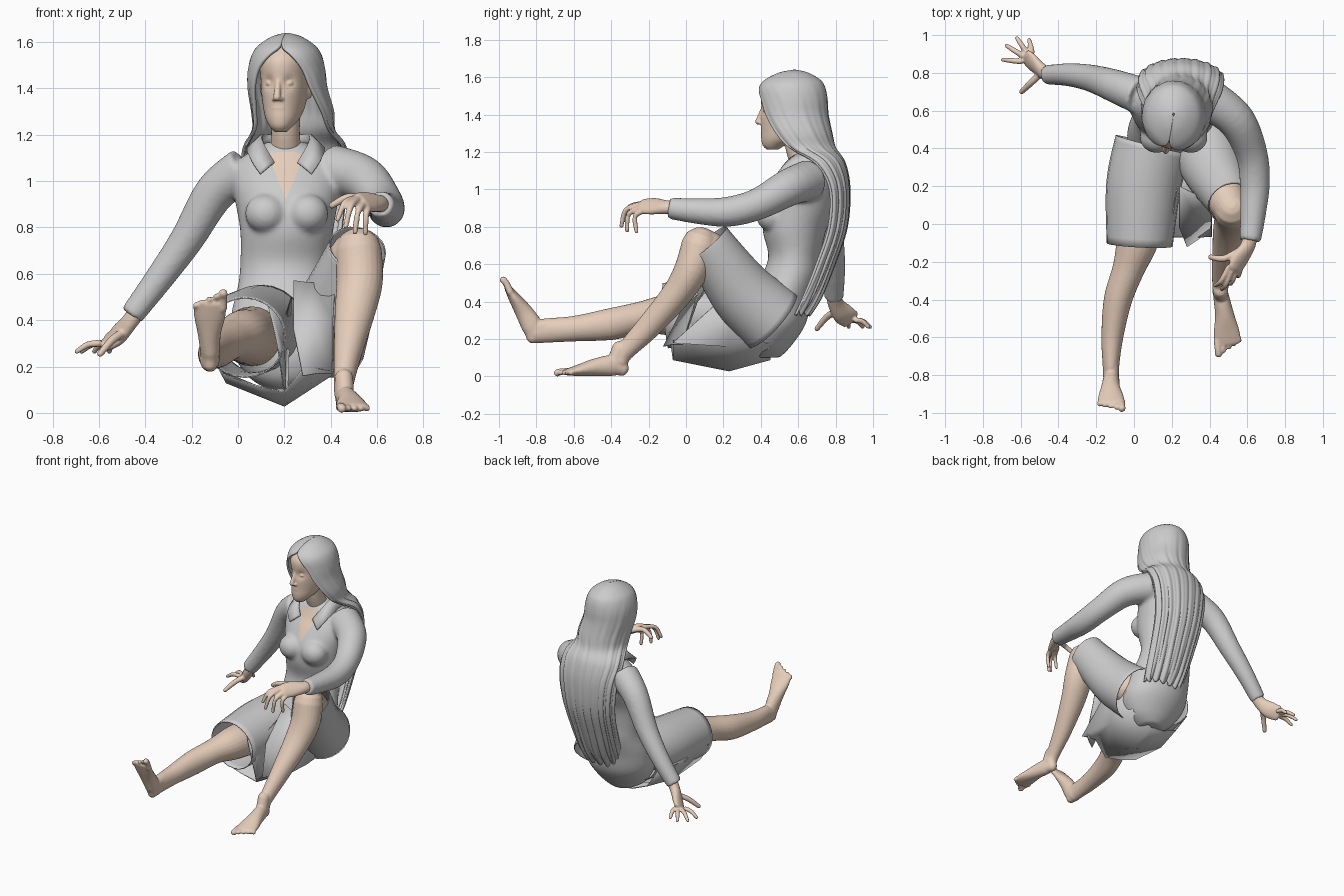
import bpy, bmesh, math
from mathutils import Vector, Matrix

skin = bpy.data.materials.new("skin")
skin.diffuse_color = (0.79, 0.61, 0.49, 1)


def spline(pts, k):
    # Catmull-Rom through tuples of any length
    out = []
    for i in range(len(pts) - 1):
        p = [pts[max(i - 1, 0)], pts[i], pts[i + 1], pts[min(i + 2, len(pts) - 1)]]
        for j in range(k):
            t = j / k
            out.append([0.5 * (2*b + (c-a)*t + (2*a-5*b+4*c-d)*t*t + (3*b-a-3*c+d)*t**3)
                        for a, b, c, d in zip(*p)])
    return out + [list(pts[-1])]


def loft(bm, pts, n=24, k=5, hint=(1, 0, 0), flat=False, rounded=True, cap=True):
    # elliptical rings (x, y, z, r1[, r2]) along a smooth path
    path = spline([tuple(p) if len(p) == 5 else tuple(p) + (p[3],) for p in pts], k)
    cs = [Vector(p[:3]) for p in path]
    rings = []
    for i, p in enumerate(path):
        t = (cs[min(i + 1, len(cs) - 1)] - cs[max(i - 1, 0)]).normalized()
        if flat:
            s, u = Vector((1, 0, 0)), Vector((0, 1, 0))
        else:
            h = Vector(hint)
            s = (h - t * h.dot(t)).normalized()
            u = t.cross(s)
        rings.append((cs[i], s * p[3], u * p[4], t * min(p[3], p[4])))
    if rounded and not flat:
        for end, sg in ((0, -1), (-1, 1)):
            c, s, u, t = rings[end]
            for d, f in ((.5, .87), (.85, .5), (.97, .2)):
                ring = (c + t * sg * d, s * f, u * f, t)
                rings.insert(0, ring) if end == 0 else rings.append(ring)
    vs = [[bm.verts.new(c + s * math.cos(a) + u * math.sin(a))
           for a in (2 * math.pi * j / n for j in range(n))] for c, s, u, t in rings]
    for a, b in zip(vs, vs[1:]):
        for j in range(n):
            bm.faces.new((a[j], a[(j + 1) % n], b[(j + 1) % n], b[j]))
    if cap:
        bm.faces.new(vs[0][::-1])
        bm.faces.new(vs[-1])
    return [v for r in vs for v in r]


def ball(bm, c, r):
    m = Matrix.Translation(c) @ Matrix.Diagonal((*r, 1))
    return bmesh.ops.create_uvsphere(bm, u_segments=24, v_segments=14, radius=1, matrix=m)["verts"]


def make(bm, name, mat=None, voxel=0, thick=0, smooth=2):
    bmesh.ops.recalc_face_normals(bm, faces=bm.faces)
    me = bpy.data.meshes.new(name)
    bm.to_mesh(me)
    bm.free()
    for f in me.polygons:
        f.use_smooth = True
    ob = bpy.data.objects.new(name, me)
    bpy.context.collection.objects.link(ob)
    if mat:
        me.materials.append(mat)
    if voxel:
        m = ob.modifiers.new("blend", "REMESH")
        m.mode, m.voxel_size, m.use_smooth_shade = "VOXEL", voxel, True
        m = ob.modifiers.new("soften", "SMOOTH")
        m.factor, m.iterations = 0.5, smooth
    if thick:
        m = ob.modifiers.new("cloth", "SOLIDIFY")
        m.thickness, m.offset = thick, 0
    return ob


def sheet(name, rows, thick=.006, mat=None):
    bm = bmesh.new()
    vs = [[bm.verts.new(p) for p in r] for r in rows]
    for a, b in zip(vs, vs[1:]):
        for j in range(len(a) - 1):
            bm.faces.new((a[j], a[j + 1], b[j + 1], b[j]))
    return make(bm, name, mat, thick=thick)


# dress body: torso, hips, bust and both sleeves
bm = bmesh.new()
loft(bm, [(.21, .42, .10, .08, .08), (.21, .42, .16, .17, .14), (.21, .45, .28, .24, .19),
          (.20, .50, .42, .23, .17), (.20, .56, .55, .2, .15), (.20, .58, .65, .19, .14),
          (.21, .58, .78, .2, .17), (.21, .61, .9, .22, .19), (.21, .64, 1.0, .24, .17),
          (.21, .66, 1.07, .23, .14), (.207, .66, 1.13, .15, .11), (.207, .66, 1.17, .08, .08)],
     n=40, flat=True)
for x in (.12, .3):
    ball(bm, (x, .46, .86), (.09, .085, .085))
loft(bm, [(.03, .68, 1.05, .1), (-.1, .73, .95, .088), (-.22, .77, .75, .073),
          (-.34, .79, .58, .062), (-.46, .79, .42, .052)], hint=(0, 1, 0), rounded=False)
loft(bm, [(.4, .66, 1.05, .11), (.54, .55, 1.01, .1), (.62, .38, .92, .085), (.64, .22, .88, .08),
          (.63, .05, .885, .068), (.615, -.09, .9, .057)], rounded=False)
dress = make(bm, "dress_body", voxel=.012, smooth=6)

# skirt legs, open at the hem
bm = bmesh.new()
loft(bm, [(.36, .46, .3, .19), (.42, .3, .45, .165, .17), (.5, .15, .66, .13, .138),
          (.515, .11, .71, .122, .138)], cap=False, rounded=False)
make(bm, "skirt_left_thigh", thick=.006)
bm = bmesh.new()
loft(bm, [(.1, .42, .36, .2, .19), (.05, .2, .35, .195, .18), (.03, -.11, .325, .172, .172)],
     cap=False, rounded=False)
make(bm, "skirt_right_thigh", thick=.006)

# loose skirt cloth draped under and between the legs
drape = [(-.07, ((-.14, .3), (-.07, .17), (.07, .12), (.2, .09), (.29, .2), (.41, .18))),
         (.23, ((-.14, .3), (-.05, .13), (.1, .07), (.2, .03), (.4, .16), (.41, .45))),
         (.45, ((-.1, .3), (0, .15), (.12, .1), (.22, .09), (.38, .16), (.45, .3)))]
sheet("skirt_underside", [[(x, y, z) for x, z in r] for y, r in drape])
sheet("skirt_front_fold", [[(.13, -.1, .47), (.2, .02, .4), (.23, .2, .5)],
                           [(.17, -.1, .3), (.2, -.06, .26), (.22, .15, .3)],
                           [(.2, -.07, .09), (.205, 0, .08), (.21, .2, .04)]])
sheet("skirt_inner_panel", [[(.24, .2, .57), (.32, .16, .56), (.42, .1, .56)],
                            [(.24, -.02, .36), (.32, .06, .4), (.41, .05, .4)],
                            [(.28, -.12, .16), (.34, -.08, .17), (.41, -.02, .17)]])

# collar halves
for side, sg in (("right", 1), ("left", -1)):
    inner = [(0, .74, 1.19), (-.09, .7, 1.2), (-.105, .6, 1.19), (-.085, .535, 1.14), (-.05, .5, 1.08)]
    outer = [(0, .79, 1.13), (-.14, .74, 1.14), (-.165, .61, 1.135), (-.15, .5, 1.09), (-.11, .465, 1.03)]
    rows = [[(.207 + sg * x, y, z) for x, y, z, in spline(r, 4)] for r in (inner, outer)]
    sheet("collar_" + side, rows, .012)

# neckline: bare skin wedge wrapped on the chest
rows = []
for i in range(13):
    t = i / 12
    w = .085 * (1 - t) + .002
    rows.append([(.207 + w * (j / 4 - 1), .5 - .06 * t, 1.15 - .23 * t) for j in range(9)])
neckline = sheet("neckline", rows, 0, skin)
m = neckline.modifiers.new("wrap", "SHRINKWRAP")
m.target, m.wrap_method, m.offset = dress, "NEAREST_SURFACEPOINT", .005
m.wrap_mode = "OUTSIDE_SURFACE"

# head and neck, turned slightly to its right
bm = bmesh.new()
loft(bm, [(0, -.1, 1.212, .025, .03), (0, -.092, 1.235, .048, .06), (0, -.06, 1.27, .072, .1),
          (0, -.03, 1.32, .088, .13), (0, -.015, 1.38, .098, .147), (0, 0, 1.44, .104, .16),
          (0, 0, 1.52, .108, .158), (0, .01, 1.58, .085, .12), (0, .01, 1.61, .04, .06)],
     n=64, k=6, flat=True)
for v in bm.verts:  # eye sockets
    for sx in (-1, 1):
        d = (v.co - Vector((sx * .042, -.14, 1.425))).length
        v.co.y += .016 * math.exp(-(d / .026) ** 2)
for sx in (-1, 1):
    ball(bm, (sx * .041, -.122, 1.422), (.02, .02, .014))
    ball(bm, (sx * .014, -.16, 1.355), (.012, .016, .01))
    ball(bm, (sx * .1, .02, 1.4), (.014, .03, .045))
loft(bm, [(0, -.148, 1.44, .011), (0, -.166, 1.395, .013), (0, -.178, 1.362, .016)])
ball(bm, (0, -.148, 1.315), (.032, .014, .008))
ball(bm, (0, -.146, 1.298), (.028, .014, .009))
ball(bm, (0, -.122, 1.235), (.028, .022, .02))
M = Matrix.Translation((.205, .56, 0)) @ Matrix.Rotation(math.radians(-12), 4, 'Z')
bmesh.ops.transform(bm, matrix=M, verts=bm.verts)
loft(bm, [(.207, .66, 1.08, .075), (.205, .6, 1.2, .062), (.205, .58, 1.32, .066)])
make(bm, "head", skin, voxel=.005)

# long hair: sheet round the back of the head (cx, cy, z, rx, ry, half angle, turn)
levels = [(.21, .58, 1.633, .005, .005, 180, 12), (.21, .575, 1.618, .06, .075, 180, 12),
          (.21, .57, 1.58, .118, .145, 178, 12), (.21, .567, 1.54, .145, .172, 160, 12),
          (.21, .57, 1.48, .16, .18, 143, 12), (.215, .575, 1.4, .165, .18, 132, 12),
          (.235, .6, 1.3, .17, .175, 122, 10), (.24, .63, 1.22, .172, .165, 112, 5),
          (.245, .71, 1.14, .215, .135, 98, 0), (.25, .76, 1.0, .22, .11, 85, 0),
          (.25, .745, .8, .2, .11, 80, 0), (.25, .68, .6, .18, .11, 80, 0),
          (.25, .61, .43, .165, .11, 80, 0), (.25, .57, .34, .15, .09, 80, 0)]
rows = []
for cx, cy, z, rx, ry, cov, turn in spline(levels, 5):
    row = []
    wave = .05 * min(1, max(0, (1.6 - z) * 1.2))
    for j in range(97):
        u = j / 48 - 1
        a = math.radians(turn + cov * u)
        f = 1 + wave * (math.sin(u * 31) * .6 + math.sin(u * 57 + 1) * .4)
        drop = .035 * math.sin(u * 23) * max(0, 1 - z / .6)
        row.append((cx + rx * f * math.sin(a), cy + ry * f * math.cos(a), z + drop))
    rows.append(row)
sheet("hair", rows, .014)


# feet: heel to toes along -y, big toe on -x
def foot(bm, M):
    vs = loft(bm, [(0, .012, .04, .032, .038), (0, -.04, .058, .042, .056), (.004, -.13, .05, .05, .048),
                   (.002, -.22, .034, .068, .032), (0, -.28, .024, .07, .02)])
    vs += loft(bm, [(0, .0, .15, .04, .045), (0, -.03, .07, .04, .045)])
    for i in range(5):
        r = .02 if i == 0 else .0135
        x = -.056 + .0295 * i
        vs += loft(bm, [(x * .95, -.26, .026, r), (x, -.31 + .011 * i, .026, r * .9),
                        (x, -.333 + .014 * i, .019, r)], n=12, k=3)
    for v in vs:
        v.co = M @ v.co


bm = bmesh.new()
loft(bm, [(.37, .38, .38, .125), (.44, .24, .56, .12), (.505, .1, .69, .1)])
loft(bm, [(.52, .075, .7, .1), (.525, .03, .57, .1, .093), (.505, -.05, .44, .088, .08),
          (.475, -.2, .265, .062, .066), (.457, -.33, .13, .043, .05), (.457, -.36, .08, .042, .05)])
foot(bm, Matrix.Translation((.457, -.35, 0)) @ Matrix.Rotation(math.radians(8), 4, 'Z'))
make(bm, "left_leg", skin, voxel=.007)

bm = bmesh.new()
loft(bm, [(.06, .3, .33, .13), (.04, .05, .33, .12), (.015, -.1, .33, .11), (-.03, -.24, .315, .085),
          (-.085, -.4, .28, .075, .085), (-.115, -.6, .255, .058, .068), (-.122, -.75, .245, .044, .065),
          (-.122, -.8, .235, .044, .06)])
foot(bm, Matrix.Translation((-.12, -.858, .203)) @ Matrix.Rotation(math.radians(-66), 4, 'X')
     @ Matrix.Scale(-1, 4, (1, 0, 0)))
make(bm, "right_leg", skin, voxel=.007)


# hands: palm loft plus fingers given as (knuckle, tip) pairs, joints raised by lift
def hand(name, palm, fingers, hint, lift):
    bm = bmesh.new()
    loft(bm, palm, hint=hint)
    for i, (a, b) in enumerate(fingers):
        a, b = Vector(a), Vector(b)
        mid = (a + b) / 2 + Vector(lift)
        r = .019 if i == 0 else .015
        loft(bm, [(*a, r), (*mid, r * .95), (*b, r * .75)], n=12, hint=(.3, .2, 1))
    make(bm, name, skin, voxel=.006, smooth=3)


hand("right_hand", [(-.42, .785, .46, .04, .038), (-.47, .8, .39, .043, .034), (-.52, .84, .335, .058, .03),
                    (-.565, .88, .305, .055, .02)],
     [((-.49, .8, .35), (-.595, .7, .255)), ((-.6, .86, .3), (-.695, .87, .265)),
      ((-.59, .89, .3), (-.675, .945, .265)), ((-.57, .91, .3), (-.62, .985, .265)),
      ((-.54, .91, .3), (-.555, .975, .265))], (.55, -.8, .1), (0, 0, .012))
hand("left_hand", [(.617, -.04, .9, .04), (.605, -.11, .905, .042, .034), (.565, -.18, .91, .055, .028),
                   (.535, -.235, .91, .05, .022)],
     [((.56, -.14, .915), (.405, -.175, .895)), ((.5, -.23, .925), (.43, -.325, .835)),
      ((.515, -.25, .92), (.465, -.345, .805)), ((.54, -.25, .9), (.505, -.315, .78)),
      ((.565, -.23, .885), (.55, -.265, .775))], (-.75, -.35, .5), (-.005, -.025, .025))
